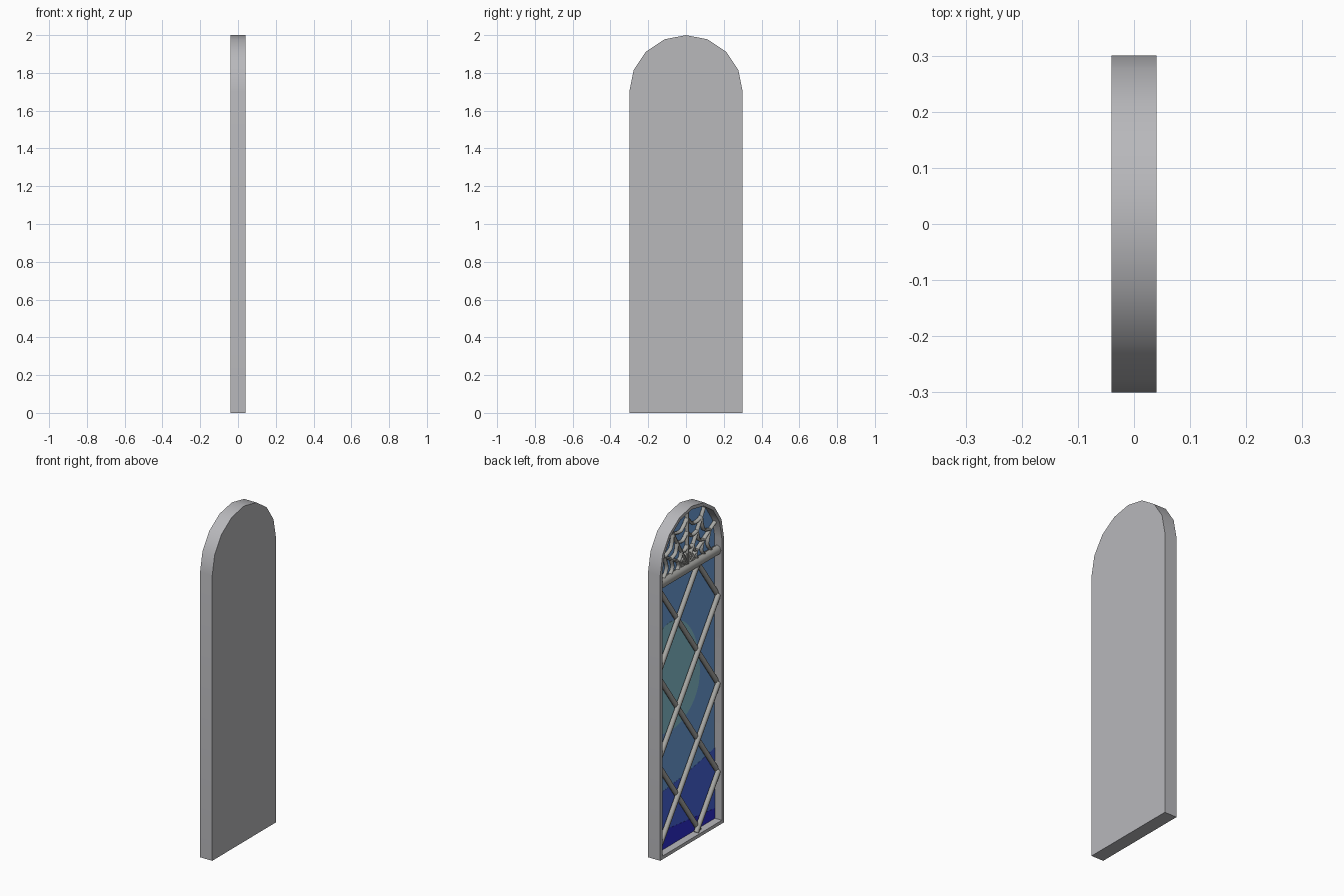
import bpy, bmesh, math
from mathutils import Vector

if "Cube" in bpy.data.objects:
    bpy.data.objects.remove(bpy.data.objects["Cube"])

GLASS_X = 0.007          # depth of the glass plane (open side faces -x)
SPRING = 1.7             # height where the arch begins


def material(name, rgb):
    m = bpy.data.materials.new(name)
    m.diffuse_color = (*rgb, 1)
    m.use_nodes = True
    m.node_tree.nodes["Principled BSDF"].inputs["Base Color"].default_value = m.diffuse_color
    return m


STONE = material("stone_grey", (0.48, 0.48, 0.50))
LEAD = material("lead_grey", (0.40, 0.40, 0.38))
BLUE = material("mid_blue", (0.16, 0.37, 0.74))
TEAL = material("teal", (0.25, 0.56, 0.66))
ROYAL = material("royal_blue", (0.065, 0.13, 0.72))
NAVY = material("navy_blue", (0.028, 0.026, 0.64))


def finish(name, bm, mat, smooth=0):
    bmesh.ops.recalc_face_normals(bm, faces=bm.faces)
    me = bpy.data.meshes.new(name)
    bm.to_mesh(me)
    bm.free()
    me.materials.append(mat)
    ob = bpy.data.objects.new(name, me)
    bpy.context.collection.objects.link(ob)
    if smooth:
        bpy.ops.object.select_all(action='DESELECT')
        bpy.context.view_layer.objects.active = ob
        ob.select_set(True)
        bpy.ops.object.shade_smooth_by_angle(angle=math.radians(smooth))
    return ob


def arch(r, bottom):
    """Arched outline as (y, z) points: 8 segments over the top."""
    pts = [(r * math.cos(i * math.pi / 8), SPRING + r * math.sin(i * math.pi / 8)) for i in range(9)]
    return [(r, bottom)] + pts + [(-r, bottom)]


def plate(name, pts, x0, x1, mat):
    """Flat outline extruded along x."""
    bm = bmesh.new()
    a, b = [[bm.verts.new((x, y, z)) for y, z in pts] for x in (x0, x1)]
    bm.faces.new(a)
    bm.faces.new(b)
    n = len(pts)
    for i in range(n):
        j = (i + 1) % n
        bm.faces.new((a[i], a[j], b[j], b[i]))
    return finish(name, bm, mat)


def rod(bm, pts, w, d, x, sides=8):
    """Round rod swept along (y, z) points; w is half-width, d half-depth."""
    pts = [Vector((x, *p)) for p in pts]
    rings = []
    for i, c in enumerate(pts):
        along = pts[min(i + 1, len(pts) - 1)] - pts[max(i - 1, 0)]
        side = along.normalized().cross(Vector((1, 0, 0)))
        rings.append([bm.verts.new(c + side * w * math.cos(t) + Vector((d * math.sin(t), 0, 0)))
                      for t in (k * math.tau / sides for k in range(sides))])
    bm.faces.new(rings[0])
    bm.faces.new(rings[-1])
    for a, b in zip(rings, rings[1:]):
        for i in range(sides):
            j = (i + 1) % sides
            bm.faces.new((a[i], a[j], b[j], b[i]))


# Frame: solid back with a raised rim around the recess
bm = bmesh.new()
outer, inner = arch(0.3, 0.0), arch(0.28, 0.02)
loops = [[bm.verts.new((x, y, z)) for y, z in pts] for x, pts in
         ((0.04, outer), (-0.04, outer), (-0.04, inner), (0.012, inner))]
bm.faces.new(loops[0])
bm.faces.new(loops[3])
for a, b in zip(loops, loops[1:]):
    for i in range(len(a)):
        j = (i + 1) % len(a)
        bm.faces.new((a[i], a[j], b[j], b[i]))
finish("window_frame", bm, STONE, 30)

# Glass: blue pane with thin coloured plates laid on it
plate("glass_pane", inner, GLASS_X, 0.012, BLUE)
disc = []
for i in range(40):
    t = i * math.tau / 40
    tall = 0.40 if math.sin(t) > 0 else 0.25
    disc.append((min(0.279, 0.14 + 0.28 * math.cos(t)), 0.95 + tall * math.sin(t)))
plate("teal_glass", disc, GLASS_X - 0.001, GLASS_X, TEAL)


def lower_band(name, left, right, bulge, x, mat):
    edge = []
    for i in range(11):
        t = i / 10
        edge.append((-0.28 + 0.56 * t, right + (left - right) * t + bulge * math.sin(math.pi * t)))
    plate(name, [(0.28, 0.02), (-0.28, 0.02)] + edge, x, GLASS_X, mat)


lower_band("royal_glass", 0.36, 0.44, -0.01, GLASS_X - 0.001, ROYAL)
lower_band("navy_glass", 0.14, 0.08, 0.0, GLASS_X - 0.002, NAVY)

# Diagonal lattice rods, clipped between sill and crossbar; one set lies in front
E, STEP, RISE, LOW, HIGH = 0.285, 0.525, 0.787, 0.02, 1.61
for s, first, x, name in ((1, 0.05, -0.016, "front_lattice"), (-1, 0.31, -0.004, "rear_lattice")):
    bm = bmesh.new()
    for k in range(-2, 4):
        z0 = first + STEP * k               # height at the starting side
        t0 = max(0, (LOW - z0) / RISE)
        t1 = min(1, (HIGH - z0) / RISE)
        if t1 - t0 > 0.05:
            rod(bm, [(s * E * (1 - 2 * t), z0 + RISE * t) for t in (t0, t1)], 0.015, 0.015, x)
    finish(name, bm, LEAD, 50)

# Crossbar under the arch, with a rounded face
bm = bmesh.new()
rod(bm, [(0.285, 1.625), (-0.285, 1.625)], 0.028, 0.024, -0.01)
finish("crossbar", bm, LEAD, 50)

# Web tracery: spokes with sagging threads between them
bm = bmesh.new()
BASE, N = 1.645, 6


def spoke(i, f):
    a = math.pi * i / N
    c, s = math.cos(a), math.sin(a)
    h = SPRING - BASE
    t = f * (h * s + math.sqrt(0.28 ** 2 - (h * c) ** 2))
    return (t * c, BASE + t * s)


for i in range(1, N):
    rod(bm, [spoke(i, 0), spoke(i, 1)], 0.009, 0.012, -0.006)
for f in (0.34, 0.58, 0.82):
    for i in range(N):
        curve = [spoke(i + k / 4, f * (1 - 0.17 * math.sin(math.pi * k / 4))) for k in range(5)]
        rod(bm, curve, 0.009, 0.012, -0.006)
finish("web_tracery", bm, LEAD, 50)
hub = [(0.07 * math.cos(i * math.pi / 6), BASE + 0.07 * math.sin(i * math.pi / 6)) for i in range(7)]
plate("web_hub", hub, -0.014, GLASS_X, LEAD)
